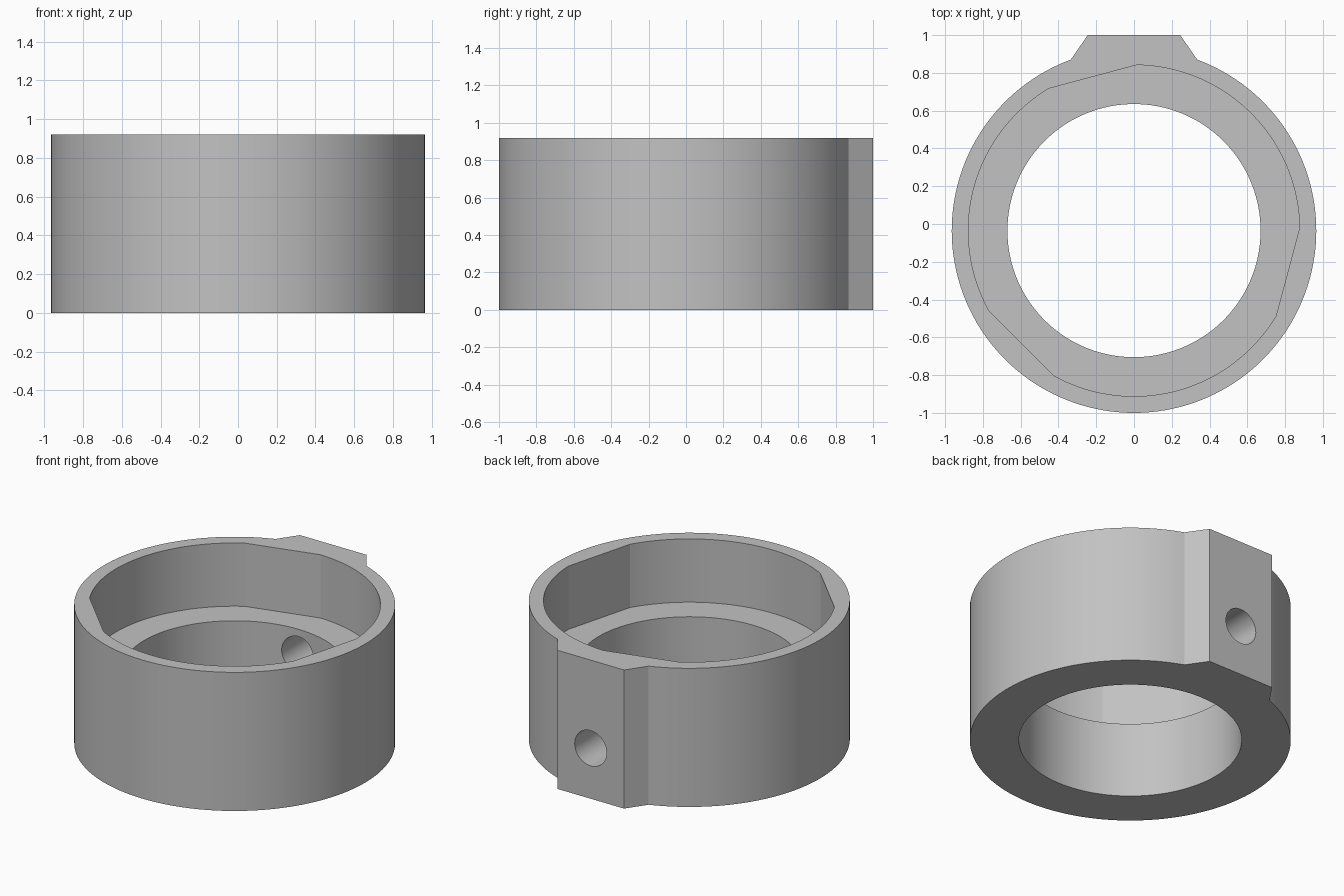
import bpy
import bmesh
from math import radians, sin, cos
from mathutils import Matrix

cube = bpy.data.objects.get("Cube")
if cube:
    bpy.data.objects.remove(cube)

HEIGHT, FLOOR = 0.92, 0.5
CENTRE_Y = -0.035

grey = bpy.data.materials.new("plain grey")
grey.use_nodes = True
COLOUR = (0.54, 0.54, 0.54, 1)
grey.diffuse_color = COLOUR
grey.node_tree.nodes["Principled BSDF"].inputs["Base Color"].default_value = COLOUR


def arc(radius, angles):
    return [(radius * cos(radians(a)), CENTRE_Y + radius * sin(radians(a))) for a in angles]


def prism(name, profile, bottom, top, matrix=None):
    """Extrude a closed outline upwards, then place it."""
    bm = bmesh.new()
    face = bm.faces.new([bm.verts.new((x, y, bottom)) for x, y in profile])
    new = bmesh.ops.extrude_face_region(bm, geom=[face])["geom"]
    verts = [v for v in new if isinstance(v, bmesh.types.BMVert)]
    bmesh.ops.translate(bm, verts=verts, vec=(0, 0, top - bottom))
    bmesh.ops.recalc_face_normals(bm, faces=bm.faces)
    if matrix:
        bm.transform(matrix)
    mesh = bpy.data.meshes.new(name)
    bm.to_mesh(mesh)
    bm.free()
    mesh.materials.append(grey)
    obj = bpy.data.objects.new(name, mesh)
    bpy.context.collection.objects.link(obj)
    return obj


# Round collar with a flat-faced boss at the back
start = 110.3
sweep = 360 - 2 * (start - 90)
outline = arc(0.965, [start + sweep * i / 160 for i in range(161)])
outline += [(0.245, 1.0), (-0.245, 1.0)]
collar = prism("collar", outline, 0, HEIGHT)

# Through bore, and a wider recess with three flats
bore = prism("bore_cutter", arc(0.67, range(0, 360, 2)), -0.2, HEIGHT + 0.2)
flats = (105, 225, 345)
recess_angles = [a for a in range(1, 361, 2) if all(abs((a - f + 180) % 360 - 180) >= 16 for f in flats)]
recess = prism("recess_cutter", arc(0.877, recess_angles), FLOOR, HEIGHT + 0.2)

# Screw hole through the boss
circle = [(0.117 * cos(radians(a)), 0.117 * sin(radians(a))) for a in range(0, 360, 6)]
hole = prism("screw_hole_cutter", circle, -1.2, -0.3,
             Matrix.Translation((0, 0, 0.335)) @ Matrix.Rotation(radians(90), 4, "X"))

for cutter in (bore, recess, hole):
    mod = collar.modifiers.new(cutter.name, "BOOLEAN")
    mod.operation = "DIFFERENCE"
    mod.solver = "EXACT"
    mod.object = cutter

# Apply the cuts and remove the cutters
bpy.context.view_layer.update()
evaluated = collar.evaluated_get(bpy.context.evaluated_depsgraph_get())
cut_mesh = bpy.data.meshes.new_from_object(evaluated)
collar.modifiers.clear()
collar.data = cut_mesh
for cutter in (bore, recess, hole):
    bpy.data.objects.remove(cutter)

# Smooth walls, sharp edges
for other in bpy.context.selected_objects:
    other.select_set(False)
collar.select_set(True)
bpy.context.view_layer.objects.active = collar
bpy.ops.object.shade_smooth_by_angle(angle=radians(11))
